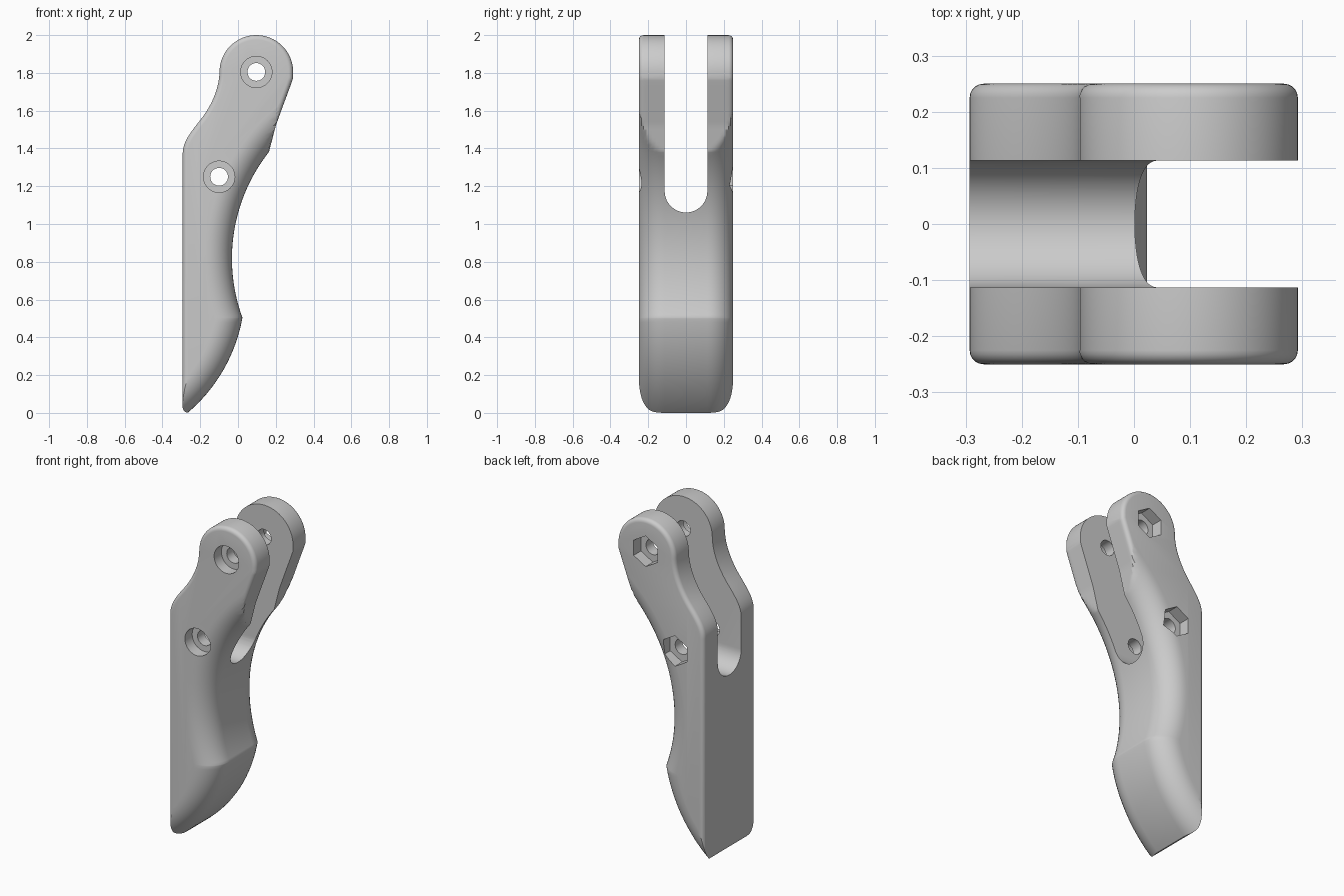
import bpy, bmesh, math
from mathutils import Vector
from mathutils.geometry import interpolate_bezier

if "Cube" in bpy.data.objects:
    bpy.data.objects.remove(bpy.data.objects["Cube"])

W = 0.25          # half thickness
BIG, SMALL = 0.137, 0.025   # fillet radii


def finish(bm, name):
    bmesh.ops.recalc_face_normals(bm, faces=bm.faces[:])
    me = bpy.data.meshes.new(name)
    bm.to_mesh(me)
    bm.free()
    ob = bpy.data.objects.new(name, me)
    bpy.context.collection.objects.link(ob)
    return ob


def prism(name, pts, offset, bevel=0):
    """Extrude a closed loop of 3D points; optionally round the rim edges."""
    bm = bmesh.new()
    face = bm.faces.new([bm.verts.new(p) for p in pts])
    ext = bmesh.ops.extrude_face_region(bm, geom=[face])
    caps = [f for f in ext["geom"] if isinstance(f, bmesh.types.BMFace)] + [face]
    bmesh.ops.translate(bm, vec=offset, verts=[v for v in ext["geom"] if isinstance(v, bmesh.types.BMVert)])
    if bevel:
        rim = [e for e in bm.edges if abs(e.verts[0].co.y - e.verts[1].co.y) < 1e-6]
        bmesh.ops.bevel(bm, geom=rim, offset=bevel, segments=5, profile=0.5, affect='EDGES')
    return finish(bm, name)


def combine(target, tool, operation):
    m = target.modifiers.new("cut", 'BOOLEAN')
    m.operation, m.object, m.solver = operation, tool, 'EXACT'
    bpy.ops.object.select_all(action='DESELECT')
    bpy.context.view_layer.objects.active = target
    target.select_set(True)
    bpy.ops.object.modifier_apply(modifier=m.name)
    bpy.data.objects.remove(tool, do_unlink=True)


def bez(*p):
    return [(v.x, v.y) for v in interpolate_bezier(*[Vector(q).to_3d() for q in p], 12)][:-1]


# Lever blank: head arc, neck, straight back and rounded tip
outline = [(0.097 + 0.195 * math.cos(a), 1.805 + 0.195 * math.sin(a))
           for a in (math.radians(-4 + 184 * i / 44) for i in range(44))]
outline += bez((-0.098, 1.805), (-0.1, 1.71), (-0.145, 1.62), (-0.2, 1.55))
outline += bez((-0.2, 1.55), (-0.26, 1.475), (-0.293, 1.43), (-0.293, 1.37))
outline += [(-0.293, 1.37)]
outline += [(-0.263 - 0.03 * math.cos(a), 0.03 - 0.03 * math.sin(a))
            for a in (math.radians(15 * i) for i in range(7))]
outline += [(0.2915, 0)]
body = prism("brake_lever", [(x, -W, z) for x, z in outline], (0, 2 * W, 0), SMALL)

# Grip surface: two arcs and an upper edge, rounded towards both sides
UPPER = [(0.165, -1), (0.165, 1.385), (0.2, 1.52), (0.24, 1.63), (0.281, 1.741), (0.405, 2.101)]


def inset(y, r):
    t = max(0, min(r, abs(y) - (W - r)))
    return r - math.sqrt(max(0, r * r - t * t))


def grip_x(y, z):
    d = inset(y, BIG)
    x = 0.878 - math.sqrt(max(0, (0.91 + d) ** 2 - (z - 0.817) ** 2))
    if z < 0.51:
        x = min(x, -0.823 + math.sqrt(max(0, (0.86 - d) ** 2 - (z - 0.656) ** 2)))
    for (x0, z0), (x1, z1) in zip(UPPER, UPPER[1:]):
        if z0 <= z <= z1:
            x = min(x, x0 + (x1 - x0) * (z - z0) / (z1 - z0) - inset(y, SMALL) * 1.05)
    return x


half = [W - BIG + BIG * math.sin(math.radians(9 * i)) for i in range(11)] + [0.3]
ys = [-y for y in reversed(half)] + half
zs = sorted([-0.021 + 0.02 * i for i in range(106)] + [0.505, 1.385])
bm = bmesh.new()
grid = [[bm.verts.new((grip_x(y, z), y, z)) for y in ys] for z in zs]
for a, b in zip(grid, grid[1:]):
    for j in range(len(ys) - 1):
        bm.faces.new((a[j], a[j + 1], b[j + 1], b[j]))
ext = bmesh.ops.extrude_face_region(bm, geom=bm.faces[:])
for v in ext["geom"]:
    if isinstance(v, bmesh.types.BMVert):
        v.co.x = -1.3
combine(body, finish(bm, "grip_surface"), 'INTERSECT')

# Fork slot with a round bottom
slot = [(-1, 0.113 * math.cos(a), 1.174 - 0.113 * math.sin(a))
        for a in (math.radians(7.5 * i) for i in range(25))]
slot += [(-1, -0.113, 2.3), (-1, 0.113, 2.3)]
combine(body, prism("slot", slot, (2, 0, 0)), 'DIFFERENCE')


# Bolt holes: through hole, round counterbore in front, hex nut pocket behind
def bore(cx, cz, r, n, y0, y1):
    pts = [(cx + r * math.sin(2 * math.pi * i / n), y0, cz + r * math.cos(2 * math.pi * i / n)) for i in range(n)]
    combine(body, prism("bore", pts, (0, y1 - y0, 0)), 'DIFFERENCE')


for cx, cz in ((0.097, 1.805), (-0.1, 1.25)):
    bore(cx, cz, 0.047, 32, -0.5, 0.5)
    bore(cx, cz, 0.083, 40, -0.5, -0.18)
    bore(cx, cz, 0.093, 6, 0.18, 0.5)

bpy.ops.object.shade_smooth_by_angle(angle=math.radians(25))
